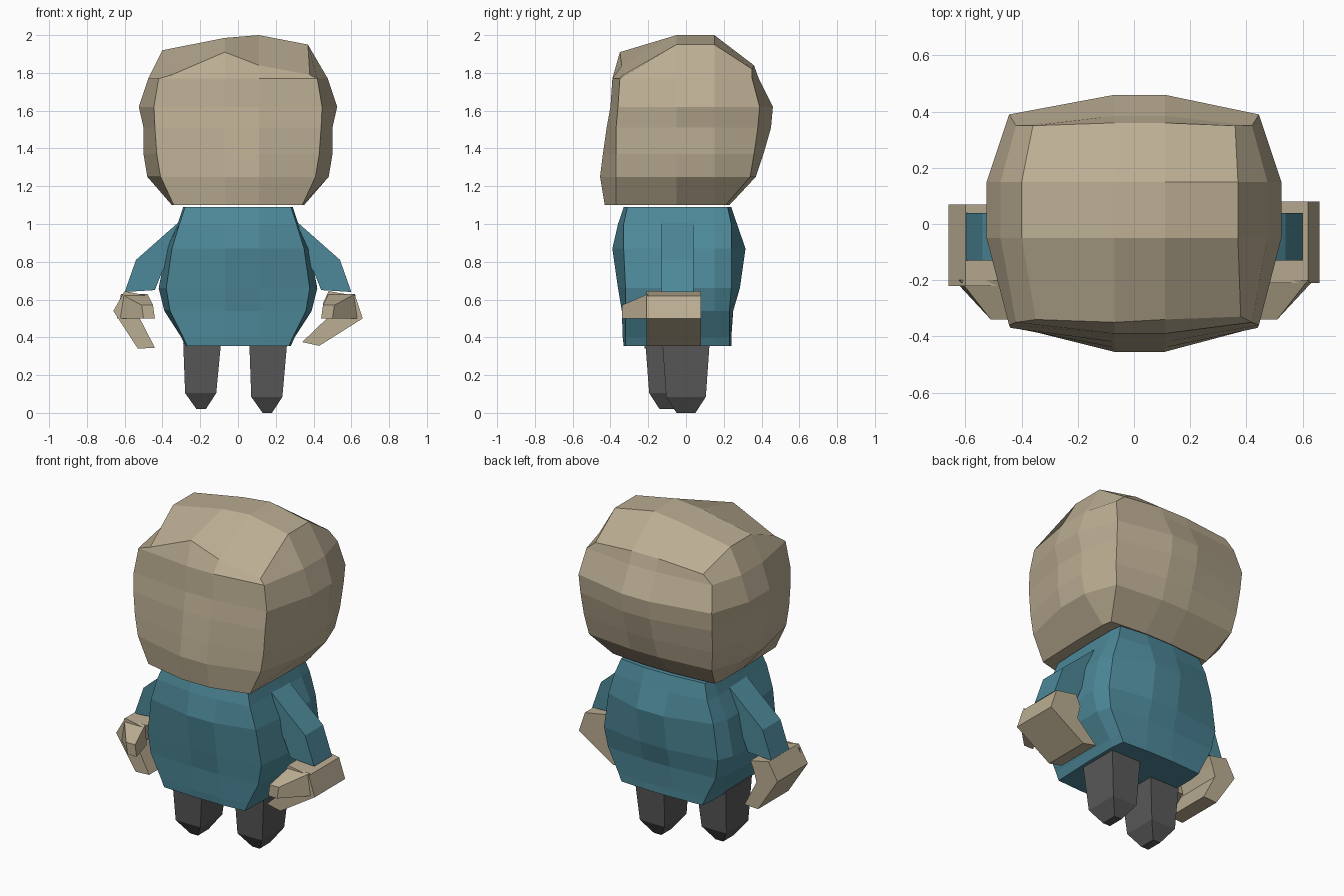
import bpy, bmesh


def material(name, rgb):
    m = bpy.data.materials.new(name)
    m.diffuse_color = (*rgb, 1)
    return m


SKIN = material("skin", (0.50, 0.42, 0.29))
TEAL = material("teal", (0.075, 0.25, 0.32))
GREY = material("dark_grey", (0.10, 0.10, 0.10))


def finish(name, bm, mat):
    bmesh.ops.recalc_face_normals(bm, faces=bm.faces)
    me = bpy.data.meshes.new(name)
    bm.to_mesh(me)
    bm.free()
    me.materials.append(mat)
    ob = bpy.data.objects.new(name, me)
    bpy.context.collection.objects.link(ob)
    return ob


def ring(z, side, corner, front, front_c, back_c, back):
    """Twelve-point rounded box section, three segments per side."""
    a, b, c, d = -0.07, 0.11, -0.05, 0.15
    return [(-corner, front_c, z), (a, front, z), (b, front, z), (corner, front_c, z),
            (side, c, z), (side, d, z), (corner, back_c, z), (b, back, z),
            (a, back, z), (-corner, back_c, z), (-side, d, z), (-side, c, z)]


def loft(name, rings, mat, inner=None):
    """Skin the rings; close the top with a 3 x 3 grid if inner points are given."""
    bm = bmesh.new()
    rows = [[bm.verts.new(p) for p in r] for r in rings]
    n = len(rows[0])
    for lo, hi in zip(rows, rows[1:]):
        for i in range(n):
            j = (i + 1) % n
            bm.faces.new((lo[i], lo[j], hi[j], hi[i]))
    bm.faces.new(rows[0])
    t = rows[-1]
    if inner:
        p = [bm.verts.new(v) for v in inner]
        grid = [t[0:4], [t[11], p[0], p[1], t[4]],
                [t[10], p[2], p[3], t[5]], [t[9], t[8], t[7], t[6]]]
        for g, h in zip(grid, grid[1:]):
            for i in range(3):
                bm.faces.new((g[i], g[i + 1], h[i + 1], h[i]))
    else:
        bm.faces.new(t)
    return finish(name, bm, mat)


def prism(name, outline, y0, y1, mat):
    """Extrude an x-z outline along y."""
    return loft(name, [[(x, y, z) for x, z in outline] for y in (y0, y1)], mat)


def rect(x0, x1, y0, y1, z):
    return [(x0, y0, z), (x1, y0, z), (x1, y1, z), (x0, y1, z)]


# Head: rounded box with an uneven, dented crown
crown = [(-0.35, -0.34, 1.79), (-0.07, -0.35, 1.91), (0.11, -0.34, 1.84), (0.38, -0.33, 1.79),
         (0.37, -0.05, 1.95), (0.37, 0.15, 1.95), (0.36, 0.35, 1.82), (0.11, 0.36, 1.84),
         (-0.07, 0.36, 1.84), (-0.36, 0.35, 1.82), (-0.40, 0.15, 1.92), (-0.40, -0.05, 1.92)]
loft("head", [
    ring(1.10, 0.35, 0.34, -0.43, -0.37, 0.21, 0.23),
    ring(1.25, 0.48, 0.41, -0.455, -0.37, 0.34, 0.37),
    ring(1.37, 0.50, 0.43, -0.44, -0.37, 0.36, 0.41),
    ring(1.51, 0.50, 0.44, -0.42, -0.37, 0.38, 0.45),
    ring(1.62, 0.525, 0.445, -0.40, -0.36, 0.39, 0.46),
    ring(1.77, 0.475, 0.42, -0.39, -0.35, 0.35, 0.385),
    crown], SKIN,
    [(-0.07, -0.05, 1.985), (0.11, -0.05, 2.0), (-0.07, 0.15, 1.98), (0.11, 0.15, 2.0)])

# Jumper body
loft("torso", [
    ring(0.355, 0.28, 0.27, -0.33, -0.32, 0.23, 0.24),
    ring(0.40, 0.30, 0.29, -0.335, -0.32, 0.23, 0.24),
    ring(0.54, 0.39, 0.36, -0.34, -0.32, 0.23, 0.25),
    ring(0.66, 0.42, 0.38, -0.36, -0.32, 0.24, 0.285),
    ring(0.87, 0.38, 0.35, -0.39, -0.33, 0.24, 0.315),
    ring(1.00, 0.32, 0.31, -0.36, -0.33, 0.24, 0.27),
    ring(1.09, 0.29, 0.28, -0.33, -0.31, 0.22, 0.24)], TEAL)

# Sleeves
for side, s in (("right", 1), ("left", -1)):
    pts = [(0.28, 1.04), (0.54, 0.81), (0.60, 0.64), (0.44, 0.65), (0.40, 0.75), (0.28, 0.90)]
    prism("sleeve_" + side, [(s * x, z) for x, z in pts], -0.13, 0.04, TEAL)

# Hands: palm with bent fingers, plus a thumb tapering forward
prism("hand_right", [(0.48, 0.645), (0.62, 0.62), (0.66, 0.50), (0.43, 0.355),
                     (0.34, 0.375), (0.47, 0.50), (0.45, 0.58)], -0.21, 0.08, SKIN)
prism("hand_left", [(-0.48, 0.62), (-0.60, 0.645), (-0.66, 0.54), (-0.53, 0.34),
                    (-0.44, 0.345), (-0.52, 0.50), (-0.50, 0.57)], -0.22, 0.07, SKIN)
for side, s in (("right", 1), ("left", -1)):
    base = [(0.47, 0.51), (0.64, 0.50), (0.62, 0.63), (0.48, 0.63)]
    tip = [(0.44, 0.50), (0.50, 0.50), (0.51, 0.57), (0.45, 0.57)]
    loft("thumb_" + side, [[(s * x, -0.20, z) for x, z in base],
                           [(s * x, -0.34, z) for x, z in tip]], SKIN)

# Legs with pointed feet
for side, x, y, z in (("right", 0.16, 0.0, 0.0), ("left", -0.19, -0.09, 0.02)):
    loft("leg_" + side, [
        rect(x - 0.03, x + 0.02, y - 0.05, y + 0.05, z),
        rect(x - 0.09, x + 0.075, y - 0.105, y + 0.105, z + 0.085),
        rect(x - 0.10, x + 0.10, y - 0.125, y + 0.125, 0.37)], GREY)
